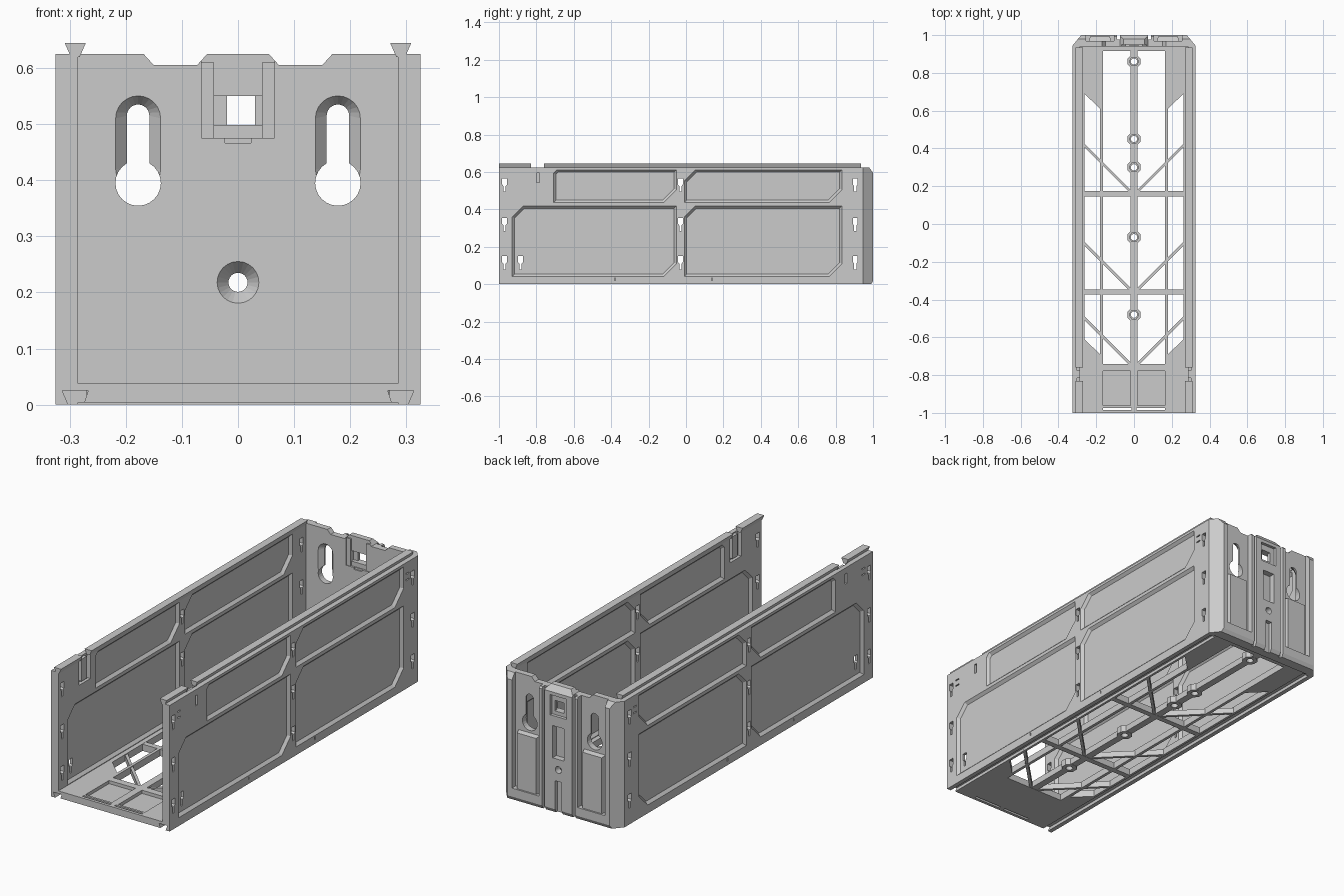
import bpy, bmesh
from math import pi, cos, sin
from mathutils import Vector

if "Cube" in bpy.data.objects:
    bpy.data.objects.remove(bpy.data.objects["Cube"])


def prism(name, pts, axis, a, b, pts2=None):
    """Loft a 2D outline from a to b along an axis, optionally to a second outline."""
    place = {'x': lambda p, d: (d, p[0], p[1]),
             'y': lambda p, d: (p[0], d, p[1]),
             'z': lambda p, d: (p[0], p[1], d)}[axis]
    bm = bmesh.new()
    lo = [bm.verts.new(place(p, a)) for p in pts]
    hi = [bm.verts.new(place(p, b)) for p in (pts2 or pts)]
    n = len(pts)
    bm.faces.new(lo)
    bm.faces.new(hi)
    for i in range(n):
        bm.faces.new((lo[i], lo[(i + 1) % n], hi[(i + 1) % n], hi[i]))
    bmesh.ops.recalc_face_normals(bm, faces=bm.faces)
    me = bpy.data.meshes.new(name)
    bm.to_mesh(me)
    bm.free()
    ob = bpy.data.objects.new(name, me)
    bpy.context.collection.objects.link(ob)
    return ob


def rect(u0, u1, v0, v1):
    return [(u0, v0), (u1, v0), (u1, v1), (u0, v1)]


def box(name, x0, x1, y0, y1, z0, z1):
    return prism(name, rect(x0, x1, y0, y1), 'z', z0, z1)


def circle(u, v, r, n=24, turn=0.0):
    return [(u + r * cos(2 * pi * i / n + turn), v + r * sin(2 * pi * i / n + turn)) for i in range(n)]


def stadium(u, v0, v1, r, n=12):
    top = [(u + r * cos(pi * i / n), v1 + r * sin(pi * i / n)) for i in range(n + 1)]
    return top + [(u - r * cos(pi * i / n), v0 - r * sin(pi * i / n)) for i in range(n + 1)]


def inset(pts, w):
    """Inset a convex counter-clockwise outline by w."""
    P = [Vector(p) for p in pts]
    out = []
    for i, p in enumerate(P):
        d1, d2 = (p - P[i - 1]).normalized(), (P[(i + 1) % len(P)] - p).normalized()
        n1, n2 = Vector((-d1.y, d1.x)), Vector((-d2.y, d2.x))
        out.append(tuple(p + (n1 + n2) * (w / (1 + n1.dot(n2)))))
    return out


def cut(ob, cutters):
    bpy.context.view_layer.objects.active = ob
    for c in cutters:
        c.hide_render = True
        m = ob.modifiers.new("cut", 'BOOLEAN')
        m.operation, m.solver, m.object = 'DIFFERENCE', 'EXACT', c
        bpy.ops.object.modifier_apply(modifier=m.name)
        bpy.data.objects.remove(c)


def mirror(ob):
    ob.modifiers.new("mirror", 'MIRROR')
    return ob


# Side wall: full slab with chamfered panels recessed on both faces
wall = box("side_wall", .285, .325, -1, .94, 0, .625)
cutters = []
for y0, y1, z0, z1, tl in ((-.93, -.05, .04, .42, .06), (-.01, .835, .04, .42, .06),
                           (-.71, -.05, .435, .613, .02), (-.01, .835, .435, .613, .06)):
    c = .07
    outline = [(y0, z0), (y1 - c, z0), (y1, z0 + c), (y1, z1), (y0 + tl, z1), (y0, z1 - tl)]
    inner = inset(outline, .014)
    cutters.append(prism("c", outline, 'x', .326, .312, inner))
    cutters.append(prism("c", outline, 'x', .284, .298, inner))

# Keyhole-like hanging slots through the wall
slots = [(y, z) for y in (-.97, -.03, .905) for z in (.495, .285, .08)] + [(-.885, .08)]
for y, z in slots:
    outline = [(y - .006, z), (y + .006, z), (y + .006, z + .03), (y + .013, z + .038),
               (y + .013, z + .07), (y - .013, z + .07), (y - .013, z + .038), (y - .006, z + .03)]
    cutters.append(prism("c", outline, 'x', .27, .34))
cutters.append(box("c", .27, .34, -.798, -.783, .545, .595))
for y in (-.925, .865):
    for z in (.535, .565):
        cutters.append(box("c", .318, .34, y - .012, y + .012, z, z + .006))
for y in (-.38, .14):
    cutters.append(box("c", .315, .34, y - .003, y + .003, .02, .034))

# Latch pocket and the dovetail groove under the wall
cutters.append(box("c", .28, .303, -.84, -.75, .5, .64))
groove = [(.276, -.002), (.302, -.002), (.313, .025), (.267, .025)]
cutters.append(prism("c", groove, 'y', -1.1, .93))
cut(wall, cutters)
mirror(wall)
mirror(box("latch_tongue", .287, .304, -.815, -.775, .51, .62))

# Dovetail rail on the top edge, in two lengths
rail = [(.282, .62), (.298, .62), (.309, .645), (.271, .645)]
for name, y0, y1 in (("front_rail", -1, -.83), ("rear_rail", -.76, .935)):
    mirror(prism(name, rail, 'y', y0, y1))

# Back wall with chamfered corners
back = prism("back_wall", [(-.325, .94), (.325, .94), (.325, .945), (.28, 1), (-.28, 1), (-.325, .945)],
             'z', 0, .625)
cutters = [prism("c", [(.975, .63), (1.03, .63), (1.03, .58), (1.001, .595)], 'x', -.4, .4),
           prism("c", [(.985, -.01), (1.03, -.01), (1.03, .03), (1.001, .02)], 'x', -.4, .4)]
for s in (-1, 1):
    x = s * .178
    # dip in the top edge, keyhole with sloped rim, rear pocket and groove
    cutters += [
        prism("c", [(s * .055, .63), (s * .055, .625), (s * .073, .605), (s * .15, .605),
                    (s * .17, .627), (s * .17, .63)], 'y', .9, 1.1),
        box("c", *sorted((s * .105, s * .255)), .97, 1.1, .06, .7),
        box("c", *sorted((s * .075, s * .09)), .978, 1.1, -.1, .7),
        prism("c", stadium(x, .42, .51, .041), 'y', .939, .962, stadium(x, .42, .515, .02)),
        prism("c", stadium(x, .40, .515, .02), 'y', .9, 1.1),
        prism("c", circle(x, .395, .0405), 'y', .9, 1.1)]
# centre: screw hole, clip recess, window and rear slots
cutters += [prism("c", circle(0, .218, .038), 'y', .939, .966, circle(0, .218, .017)),
            prism("c", circle(0, .218, .017), 'y', .9, 1.1),
            box("c", -.065, .065, .9, .95, .475, .7),
            box("c", -.023, .023, .9, .946, .466, .48),
            box("c", -.043, .043, .9, .968, .498, .55),
            box("c", -.02, .03, .9, 1.1, .498, .55),
            box("c", -.045, .045, .985, 1.1, .48, .58),
            box("c", -.032, .032, .97, 1.1, .27, .43),
            box("c", -.018, .018, .98, 1.1, -.1, .16)]
cut(back, cutters)
for s in (-1, 1):
    block = rect(*sorted((s * .12, s * .24)), .02, .345)
    prism("back_block", block, 'y', .965, .992, inset(block, .008))
    box("clip_cheek", *sorted((s * .043, s * .065)), .943, .955, .475, .61)

# Floor side strip with a long slanted window
floor = box("floor_strip", .165, .29, -1, .945, .004, .038)
cut(floor, [prism("c", [(.18, -.69), (.262, -.61), (.262, .69), (.18, .61)], 'z', -.1, .1),
            prism("c", groove, 'y', -1.1, .93)])
mirror(floor)

# Front floor plate with two shallow trays and a drain slot
plate = box("front_plate", -.168, .168, -1, -.75, .004, .038)
cut(plate, [box("c", -.163, -.018, -.962, -.778, .022, .1),
            box("c", .018, .163, -.962, -.778, .022, .1),
            box("c", -.163, -.012, -.985, -.973, -.1, .1),
            box("c", .012, .163, -.985, -.973, -.1, .1)])
box("rear_cross_bar", -.168, .168, .915, .945, .004, .038)

# Cross bars and diagonal ribs
for y in (.16, -.36, -.755):
    box("cross_bar", -.267, .267, y - .014, y + .014, .004, .037)
    mirror(prism("diagonal_rib", [(.01, y + .014), (.026, y + .01), (.27, y + .253), (.262, y + .266)],
                 'z', .006, .034))

# Spine with octagonal screw bosses
spine = box("spine", -.018, .018, -.77, .93, .005, .036)
bosses = (.86, .45, .30, -.07, -.48)
cut(spine, [prism("c", circle(0, y, .03), 'z', -.1, .1) for y in bosses])
for y in bosses:
    boss = prism("screw_boss", circle(0, y, .038, 8, pi / 8), 'z', .004, .038)
    cut(boss, [prism("c", circle(0, y, .017, 16), 'z', -.1, .1),
               prism("c", circle(0, y, .025, 6), 'z', .024, .1)])
